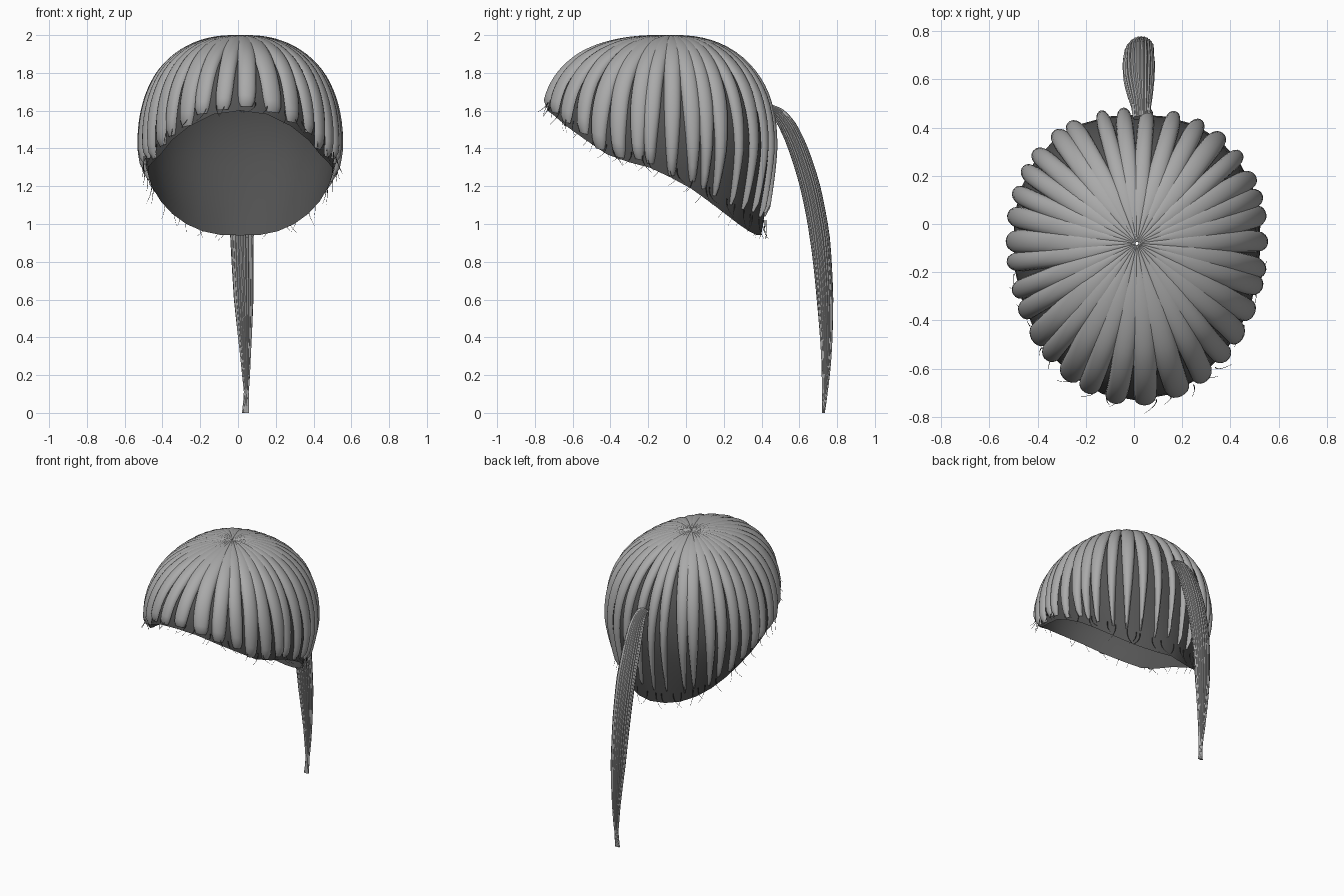
import bpy, math, random
from mathutils import Vector

random.seed(4)
cube = bpy.data.objects.get("Cube")
if cube:
    bpy.data.objects.remove(cube, do_unlink=True)


def material(name, v):
    m = bpy.data.materials.new(name)
    m.use_nodes = True
    m.diffuse_color = (v, v, v, 1)
    bsdf = m.node_tree.nodes["Principled BSDF"]
    bsdf.inputs["Base Color"].default_value = (v, v, v, 1)
    bsdf.inputs["Roughness"].default_value = 0.7
    return m


HAIR = material("hair grey", 0.40)
SCALP = material("scalp dark grey", 0.088)


def interp(x, table):
    """Piecewise linear lookup."""
    if x <= table[0][0]:
        return table[0][1]
    for (a, u), (b, v) in zip(table, table[1:]):
        if x <= b:
            return u + (v - u) * (x - a) / (b - a)
    return table[-1][1]


RIM = [(-0.73, 1.6), (-0.6, 1.49), (-0.4, 1.35), (-0.2, 1.3),
       (0, 1.21), (0.2, 1.09), (0.45, 0.94)]
TOP, DROP, FULL = 1.99, 0.9, 0.88


def plan_radius(phi):
    depth, p = (0.655, 1.95) if math.cos(phi) > 0 else (0.535, 2.3)
    return (abs(math.sin(phi) / 0.515) ** p + abs(math.cos(phi) / depth) ** p) ** (-1 / p)


def equator(phi):
    return 1.41 + 0.14 * max(0, math.cos(phi)) ** 2


def s_max(phi):
    """Path length from the crown to the rim, 1 being the widest level."""
    rim = interp(-0.08 - plan_radius(phi) * math.cos(phi), RIM)
    zc = equator(phi)
    if rim < zc:
        return 1 + (zc - rim) / DROP
    return math.acos(((rim - zc) / (TOP - zc)) ** (1 / FULL)) / (math.pi / 2)


def head(phi, s):
    """Point on the head shape; phi = 0 is the front."""
    r, zc = plan_radius(phi), equator(phi)
    if s < 1:
        r *= math.sin(s * math.pi / 2) ** FULL
        z = zc + (TOP - zc) * math.cos(s * math.pi / 2) ** FULL
    else:
        z = zc - (s - 1) * DROP
        d = (zc - z) / 0.6
        r *= 1 - (0.15 + 0.22 * abs(math.sin(phi))) * d ** 1.4
    return Vector((0.012 + r * math.sin(phi), -0.08 - r * math.cos(phi), z))


def frame(phi, s):
    e = 0.01
    t = (head(phi + e, s) - head(phi - e, s)).normalized()
    down = (head(phi, s + e) - head(phi, max(s - e, 0.001))).normalized()
    return head(phi, s), t, down.cross(t).normalized()


def grid_faces(rows, cols, start=0, wrap=False):
    faces = []
    for i in range(rows - 1):
        for j in range(cols if wrap else cols - 1):
            k = (j + 1) % cols
            a, b = start + i * cols, start + (i + 1) * cols
            faces.append((a + j, b + j, b + k, a + k))
    return faces


def make(name, verts, faces, mat, angle=50):
    me = bpy.data.meshes.new(name)
    me.from_pydata(verts, [], faces)
    me.materials.append(mat)
    ob = bpy.data.objects.new(name, me)
    bpy.context.collection.objects.link(ob)
    bpy.ops.object.select_all(action='DESELECT')
    ob.select_set(True)
    bpy.context.view_layer.objects.active = ob
    bpy.ops.object.shade_smooth_by_angle(angle=math.radians(angle))
    return ob


# Scalp shell, open underneath
SEG, ROWS = 28, 16
verts = []
for i in range(ROWS):
    for j in range(SEG):
        phi = 2 * math.pi * j / SEG
        verts.append(head(phi, max(0.004, s_max(phi) * i / (ROWS - 1))))
make("scalp", verts, grid_faces(ROWS, SEG, wrap=True), SCALP)

# Combed locks running from the crown to the rim, pointed at the back
LOCKS, STEPS, ARC = 34, 26, 9
verts, faces = [], []
for n in range(LOCKS):
    phi0 = 2 * math.pi * (n + 0.5 + random.uniform(-0.15, 0.15)) / LOCKS
    back = 0.5 - 0.5 * math.cos(phi0)
    end = s_max(phi0) * (0.985 - 0.06 * back ** 3 + random.uniform(-0.015, 0.01))
    wide = 0.049 - 0.011 * back + random.uniform(-0.005, 0.005)
    sway = random.uniform(-0.04, 0.04)
    begin = 0.85 - 0.35 * back
    start = len(verts)
    for i in range(STEPS):
        u = i / (STEPS - 1)
        s = 0.004 + (end - 0.004) * u
        phi = phi0 + sway * u * u
        p, t, nor = frame(phi, s)
        reach = math.hypot(p.x - 0.012, p.y + 0.08)
        half = min(reach * 2 * math.pi / LOCKS, wide)
        if u > begin:
            k = (u - begin) / (1 - begin)
            half *= 1 - (0.2 + 0.7 * back) * k ** (2 - 0.8 * back)
        high = 0.009 + 0.02 * min(1, u / 0.5)
        if i == STEPS - 1:
            high *= 0.4
            half *= 0.8
        for j in range(ARC):
            a = math.pi * (j / (ARC - 1) - 0.5)
            verts.append(p + t * half * math.sin(a) + nor * (high * math.cos(a) + 0.001))
    faces += grid_faces(STEPS, ARC, start)
make("hair_locks", verts, faces, HAIR, 70)


def tube(path, radii, sides, ref, rib=0.0):
    """Elliptical tube along a path; alternate sides sink to form ribs."""
    vs = []
    for i, p in enumerate(path):
        d = (path[min(i + 1, len(path) - 1)] - path[max(i - 1, 0)]).normalized()
        side = (ref - d * ref.dot(d)).normalized()
        up = d.cross(side)
        for j in range(sides):
            a = 2 * math.pi * j / sides
            k = 1 - rib * (j % 2)
            vs.append(p + side * radii[i][0] * k * math.cos(a) + up * radii[i][1] * k * math.sin(a))
    fs = [f[::-1] for f in grid_faces(len(path), sides, wrap=True)]
    last = (len(path) - 1) * sides
    fs += [tuple(range(sides))[::-1], tuple(range(last, last + sides))]
    return vs, fs


# Ponytail: height, x, y, half width, half depth
TAIL = [(1.615, 0.03, 0.44, 0.035, 0.02), (1.585, 0.03, 0.49, 0.042, 0.035),
        (1.52, 0.025, 0.54, 0.054, 0.045), (1.4, 0.02, 0.595, 0.064, 0.05),
        (1.2, 0.02, 0.66, 0.068, 0.053), (0.93, 0.02, 0.712, 0.062, 0.053),
        (0.6, 0.03, 0.738, 0.052, 0.044), (0.3, 0.04, 0.745, 0.029, 0.028),
        (0.1, 0.045, 0.735, 0.013, 0.015), (0.0, 0.04, 0.728, 0.019, 0.007)]
path, radii = [], []
for a, b in zip(TAIL, TAIL[1:]):
    for k in range(4):
        z, x, y, w, d = [m + (n - m) * k / 4 for m, n in zip(a, b)]
        path.append(Vector((x, y, z)))
        radii.append((w, d))
path.append(Vector((TAIL[-1][1], TAIL[-1][2], 0)))
radii.append(TAIL[-1][3:])
# Ease the bends between the listed stations
for _ in range(3):
    path = [path[0]] + [(path[i - 1] + path[i] * 2 + path[i + 1]) / 4
                        for i in range(1, len(path) - 1)] + [path[-1]]
vs, fs = tube(path, radii, 48, Vector((1, 0, 0)), 0.07)
make("ponytail", vs, fs, HAIR, 30)

# Loose wisps curling out along the rim
verts, faces = [], []
for n in range(48):
    phi = 2 * math.pi * (n + random.random()) / 48
    sm = s_max(phi)
    curl = random.choice((-1, 1)) * random.uniform(0.02, 0.06)
    long = random.uniform(0.0, 0.03)
    flick = random.uniform(0.0, 0.03)
    path = []
    for i in range(8):
        u = i / 7
        p, t, nor = frame(phi, sm * (0.94 + 0.06 * u))
        path.append(p + nor * (0.012 + 0.012 * u + flick * u * u) + t * curl * u ** 3
                    - Vector((0, 0, long * u * u)))
    vs, fs = tube(path, [(0.0025 * (1.1 - i / 8),) * 2 for i in range(8)], 4,
                  Vector((math.cos(phi), math.sin(phi), 0)))
    faces += [tuple(v + len(verts) for v in f) for f in fs]
    verts += vs
make("loose_wisps", verts, faces, SCALP)
